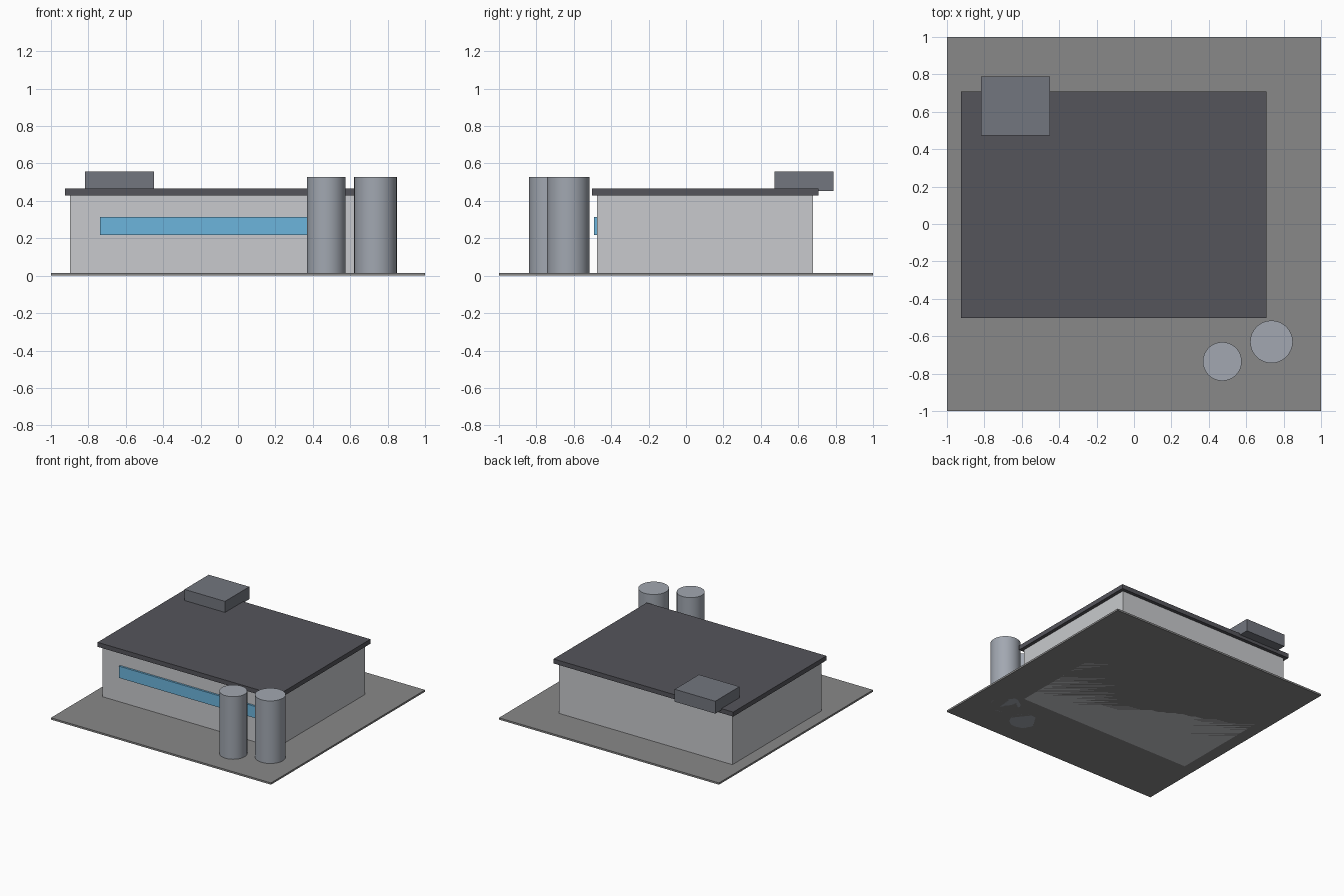
import bpy, bmesh, math
from mathutils import Matrix

if "Cube" in bpy.data.objects:
    bpy.data.objects.remove(bpy.data.objects["Cube"])


def material(name, rgb):
    m = bpy.data.materials.new(name)
    m.diffuse_color = (*rgb, 1)
    m.use_nodes = True
    m.node_tree.nodes["Principled BSDF"].inputs["Base Color"].default_value = m.diffuse_color
    return m


def finish(name, bm, mat):
    me = bpy.data.meshes.new(name)
    bm.to_mesh(me)
    bm.free()
    ob = bpy.data.objects.new(name, me)
    bpy.context.collection.objects.link(ob)
    me.materials.append(mat)
    return ob


def box(name, x, y, z, mat):
    bm = bmesh.new()
    size = [b - a for a, b in (x, y, z)]
    mid = [(a + b) / 2 for a, b in (x, y, z)]
    bmesh.ops.create_cube(bm, size=1, matrix=Matrix.Translation(mid) @ Matrix.Diagonal((*size, 1)))
    return finish(name, bm, mat)


def tank(name, x, y, r, top, mat):
    bm = bmesh.new()
    bmesh.ops.create_cone(bm, cap_ends=True, segments=32, radius1=r, radius2=r, depth=top,
                          matrix=Matrix.Translation((x, y, top / 2)))
    for f in bm.faces:
        f.smooth = len(f.verts) == 4
    for e in bm.edges:
        e.smooth = e.calc_face_angle(0) < math.radians(30)
    return finish(name, bm, mat)


paving = material("paving", (0.25, 0.25, 0.25))
wall = material("wall", (0.58, 0.59, 0.61))
dark = material("roofing", (0.09, 0.09, 0.105))
steel = material("steel", (0.36, 0.39, 0.44))
unit = material("unit", (0.17, 0.18, 0.21))
glass = material("glass", (0.15, 0.46, 0.72))

# Site slab and main hall
box("base_slab", (-1, 1), (-1, 1), (0, 0.015), paving)
box("hall", (-0.898, 0.68), (-0.476, 0.68), (0, 0.428), wall)
box("roof", (-0.925, 0.708), (-0.502, 0.708), (0.428, 0.465), dark)

# Front window strip and rooftop unit
box("window_strip", (-0.738, 0.52), (-0.492, -0.473), (0.219, 0.315), glass)
box("rooftop_unit", (-0.818, -0.449), (0.473, 0.788), (0.454, 0.556), unit)

# Storage tanks
tank("tank_left", 0.472, -0.735, 0.104, 0.529, steel)
tank("tank_right", 0.735, -0.63, 0.114, 0.529, steel)
